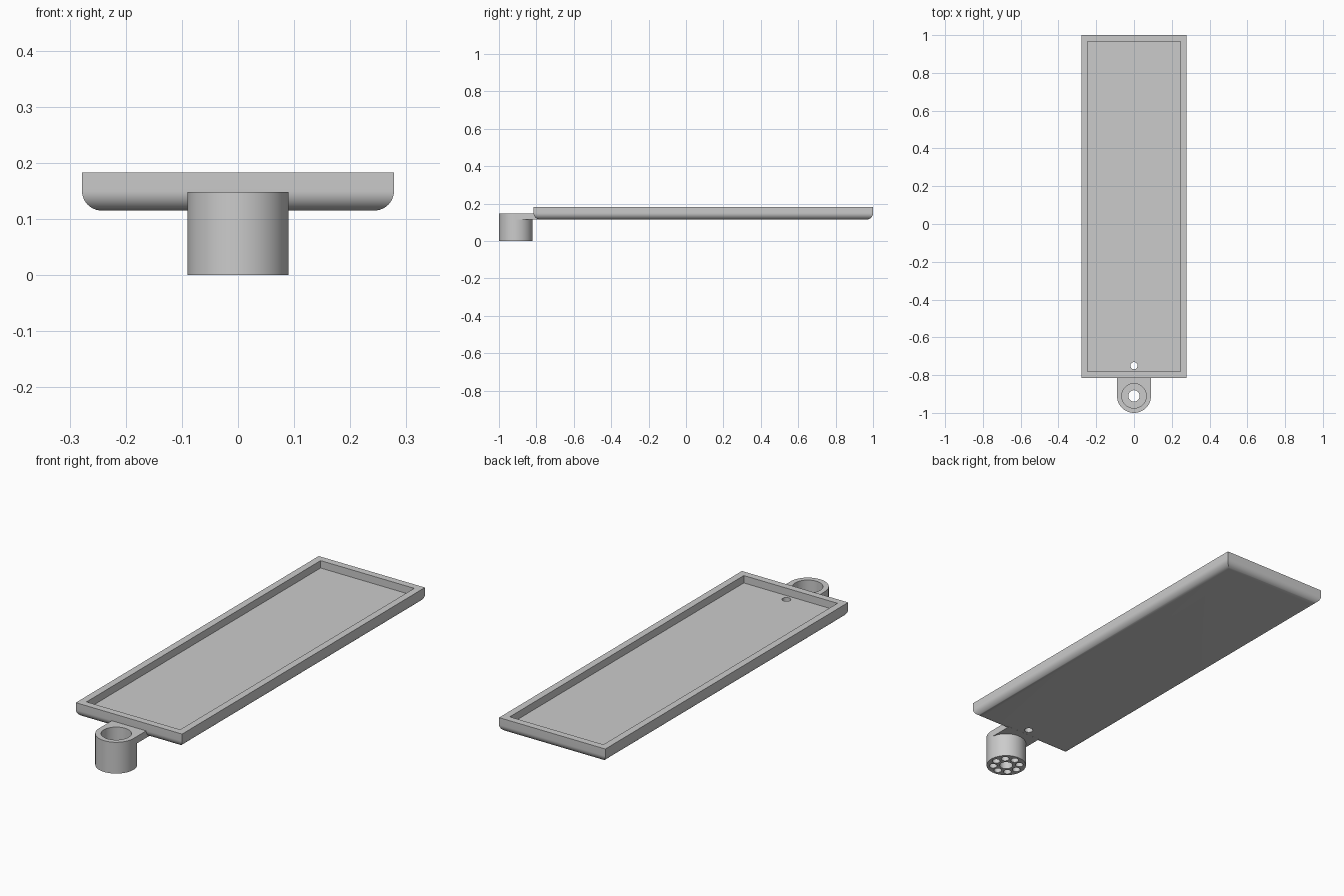
import bpy
import bmesh
from math import sin, cos, pi, radians

if "Cube" in bpy.data.objects:
    bpy.data.objects.remove(bpy.data.objects["Cube"], do_unlink=True)

grey = bpy.data.materials.new("plain_grey")
grey.use_nodes = True
colour = (0.6, 0.6, 0.6, 1)
grey.diffuse_color = colour
grey.node_tree.nodes["Principled BSDF"].inputs["Base Color"].default_value = colour


def make_object(name, bm):
    bmesh.ops.recalc_face_normals(bm, faces=bm.faces)
    mesh = bpy.data.meshes.new(name)
    bm.to_mesh(mesh)
    bm.free()
    mesh.materials.append(grey)
    obj = bpy.data.objects.new(name, mesh)
    bpy.context.collection.objects.link(obj)
    return obj


def loft(name, rings):
    """Closed solid through matching rings of points."""
    bm = bmesh.new()
    loops = [[bm.verts.new(p) for p in ring] for ring in rings]
    n = len(loops[0])
    for low, high in zip(loops, loops[1:]):
        for i in range(n):
            j = (i + 1) % n
            bm.faces.new((low[i], low[j], high[j], high[i]))
    bm.faces.new(loops[0])
    bm.faces.new(loops[-1])
    return make_object(name, bm)


def cylinder(name, x, y, radius, z0, z1, sides=64):
    angles = [2 * pi * i / sides for i in range(sides)]
    return loft(name, [[(x + radius * cos(a), y + radius * sin(a), z) for a in angles]
                       for z in (z0, z1)])


def combine(target, other, operation):
    mod = target.modifiers.new(operation.lower(), "BOOLEAN")
    mod.operation = operation
    mod.solver = "EXACT"
    mod.object = other
    bpy.context.view_layer.objects.active = target
    bpy.ops.object.modifier_apply(modifier=mod.name)
    bpy.data.objects.remove(other, do_unlink=True)


def smooth(obj):
    bpy.ops.object.select_all(action="DESELECT")
    obj.select_set(True)
    bpy.context.view_layer.objects.active = obj
    bpy.ops.object.shade_smooth_by_angle(angle=radians(30))


# Main dimensions
HALF_X, FRONT, BACK = 0.278, -0.815, 1.0
BASE, FLOOR, RIM = 0.115, 0.148, 0.183
WALL = 0.033
ROUND = 0.035
COLLAR_Y, COLLAR_R = -0.91, 0.09


def rectangle(inset, z):
    x, y0, y1 = HALF_X - inset, FRONT + inset, BACK - inset
    return [(-x, y0, z), (x, y0, z), (x, y1, z), (-x, y1, z)]


# Tray: rounded underside, straight rim, recessed floor
steps = 12
rings = []
for k in range(steps + 1):
    a = pi / 2 * k / steps
    rings.append(rectangle(ROUND * (1 - sin(a)), BASE + ROUND * (1 - cos(a))))
rings += [rectangle(0, RIM), rectangle(WALL, RIM), rectangle(WALL, FLOOR)]
tray = loft("tray", rings)
combine(tray, cylinder("drain_cutter", 0, -0.75, 0.019, 0.05, 0.25, 32), "DIFFERENCE")
smooth(tray)

# Mount: round collar joined to the tray by a flat tab
mount = cylinder("mount_collar", 0, COLLAR_Y, COLLAR_R, 0, FLOOR)
tab_end = FRONT + WALL - 0.002
tab = loft("tab", [[(-COLLAR_R, COLLAR_Y, z), (COLLAR_R, COLLAR_Y, z),
                    (COLLAR_R, tab_end, z), (-COLLAR_R, tab_end, z)]
                   for z in (BASE, FLOOR)])
combine(mount, tab, "UNION")

# Collar bore, centre hole and ring of blind holes underneath
combine(mount, cylinder("bore_cutter", 0, COLLAR_Y, 0.065, 0.05, 0.3), "DIFFERENCE")
combine(mount, cylinder("centre_cutter", 0, COLLAR_Y, 0.03, -0.1, 0.1, 48), "DIFFERENCE")
for i in range(8):
    a = 2 * pi * i / 8
    hole = cylinder("blind_cutter", 0.06 * cos(a), COLLAR_Y + 0.06 * sin(a),
                    0.018, -0.1, 0.03, 24)
    combine(mount, hole, "DIFFERENCE")
smooth(mount)
